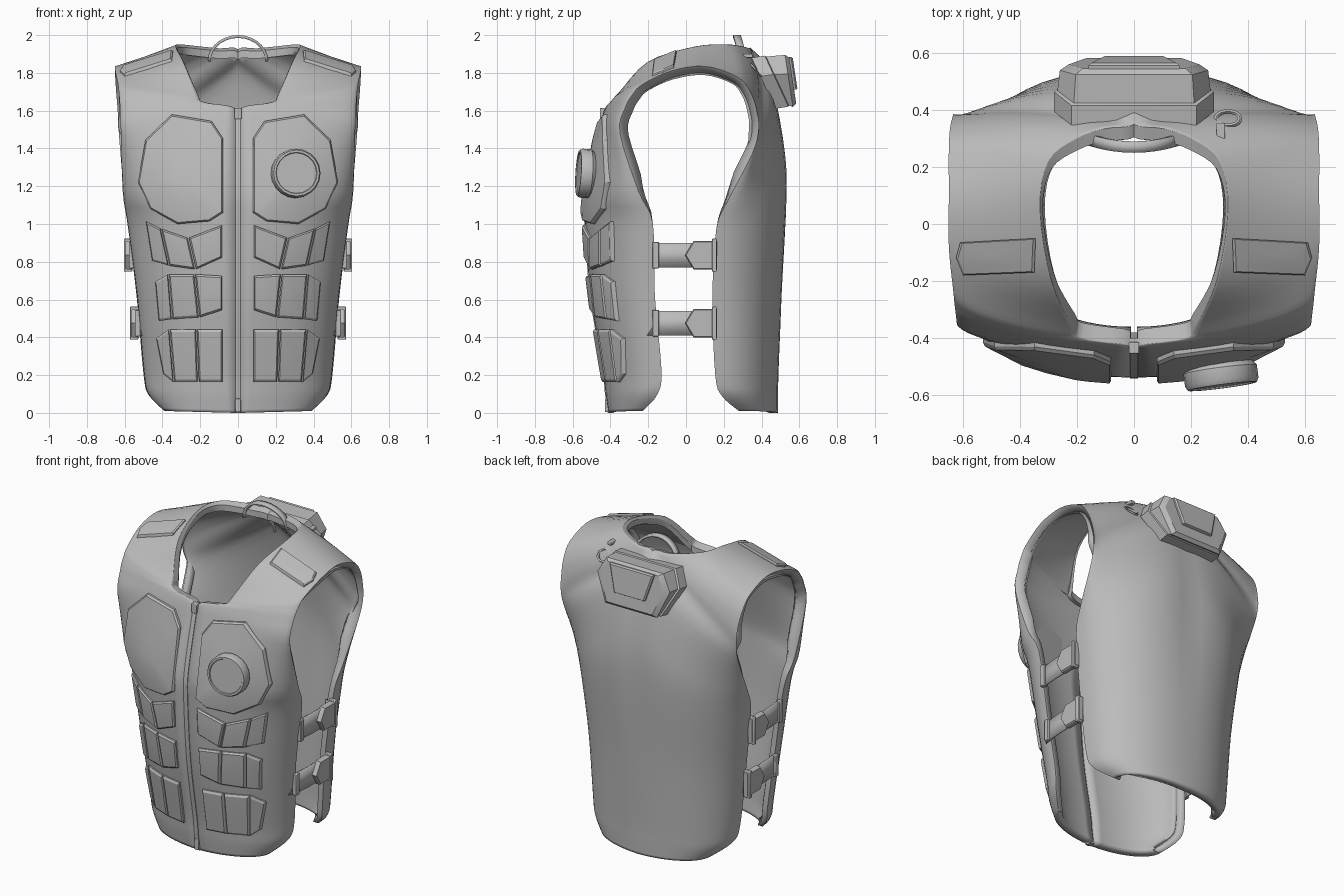
import bpy, bmesh, math
from mathutils import Vector
from mathutils.bvhtree import BVHTree

cube = bpy.data.objects.get("Cube")
if cube:
    bpy.data.objects.remove(cube, do_unlink=True)

grey = bpy.data.materials.new("plain_grey")
grey.use_nodes = True
grey.diffuse_color = (0.5, 0.5, 0.5, 1)
grey.node_tree.nodes["Principled BSDF"].inputs["Base Color"].default_value = (0.5, 0.5, 0.5, 1)


def finish(name, bm, mirror=False, thickness=0, angle=30, bevel=0, recalc=True):
    """Turn a bmesh into a shaded object with optional modifiers."""
    if recalc:
        bmesh.ops.recalc_face_normals(bm, faces=bm.faces[:])
    mesh = bpy.data.meshes.new(name)
    bm.to_mesh(mesh)
    bm.free()
    mesh.materials.append(grey)
    ob = bpy.data.objects.new(name, mesh)
    bpy.context.collection.objects.link(ob)
    if mirror:
        mod = ob.modifiers.new("mirror", 'MIRROR')
        mod.merge_threshold = 0.002
    if thickness:
        mod = ob.modifiers.new("thickness", 'SOLIDIFY')
        mod.thickness = thickness
        mod.offset = -1
    if bevel:
        mod = ob.modifiers.new("bevel", 'BEVEL')
        mod.width = bevel
        mod.segments = 2
    bpy.ops.object.select_all(action='DESELECT')
    ob.select_set(True)
    bpy.context.view_layer.objects.active = ob
    bpy.ops.object.shade_smooth_by_angle(angle=math.radians(angle))
    return ob


def loft(bm, rings, closed=True):
    """Bridge rows of points with quads; returns the vertex rows."""
    rows = [[bm.verts.new(p) for p in ring] for ring in rings]
    n = len(rows[0])
    for a, b in zip(rows, rows[1:]):
        for i in range(n if closed else n - 1):
            j = (i + 1) % n
            bm.faces.new((a[i], a[j], b[j], b[i]))
    return rows


def solid(name, rings, **options):
    """Loft closed rings and cap both ends."""
    bm = bmesh.new()
    rows = loft(bm, rings)
    bm.faces.new(rows[0])
    bm.faces.new(rows[-1])
    return finish(name, bm, **options)


def spline(p, t):
    """Catmull-Rom through the rows of p."""
    i = min(int(t), len(p) - 2)
    f = t - i
    a, b, c, d = (p[max(0, min(len(p) - 1, i + k))] for k in (-1, 0, 1, 2))
    return [0.5 * (2 * q + (r - o) * f + (2 * o - 5 * q + 4 * r - s) * f * f
                   + (3 * q - o - 3 * r + s) * f ** 3) for o, q, r, s in zip(a, b, c, d)]


# Vest shell: inner edge (zip and neck), outer edge (side and armhole), roundness
front_rows = [
    (0, -.41, 0, .39, -.23, .01, 1),
    (0, -.425, .1, .475, -.15, .1, 1),
    (0, -.44, .23, .5, -.13, .23, 1),
    (0, -.505, .62, .535, -.165, .62, 1),
    (0, -.535, 1.02, .585, -.175, 1.0, .97),
    (0, -.53, 1.2, .61, -.25, 1.17, .95),
    (0, -.46, 1.5, .62, -.35, 1.48, 1.1),
    (0, -.43, 1.61, .625, -.32, 1.62, 1.2),
    (.18, -.4, 1.645, .63, -.28, 1.69, 1.3),
    (.215, -.36, 1.69, .635, -.23, 1.74, 1.4),
    (.29, -.2, 1.86, .65, -.08, 1.81, 1.7),
]
back_rows = [
    (.33, .05, 1.94, .65, .1, 1.835, 2),
    (.3, .22, 1.95, .65, .27, 1.78, 1.9),
    (.2, .3, 1.94, .645, .34, 1.7, 1.6),
    (.1, .335, 1.93, .637, .375, 1.6, 1.4),
    (0, .35, 1.925, .632, .385, 1.5, 1.2),
    (0, .43, 1.82, .622, .35, 1.37, 1.1),
    (0, .5, 1.5, .6, .22, 1.12, 1),
    (0, .525, 1.2, .58, .16, .97, .95),
    (0, .507, .65, .535, .14, .6, .93),
    (0, .49, .22, .5, .155, .2, .93),
    (0, .488, .09, .47, .19, .09, .93),
    (0, .487, 0, .38, .28, .01, .93),
]
rows = front_rows + back_rows
STEPS, ACROSS = 4, 14
grid = []
for n in range((len(rows) - 1) * STEPS + 1):
    xi, yi, zi, xo, yo, zo, k = spline(rows, n / STEPS)
    xi = max(xi, 0.012 if yi < 0 else 0)
    swell = .38 * (zi - zo) * max(0, min(1, yi / .3))
    line = []
    for m in range(ACROSS + 1):
        a = math.pi / 2 * m / ACROSS
        s, c = math.sin(a) ** k, max(math.cos(a), 0) ** k
        line.append((xi + (xo - xi) * s, yo + (yi - yo) * c + swell * s * (1 - s),
                     max(0, zi + (zo - zi) * s)))
    # Turned-in rim around the armhole and down the open sides
    inward = Vector((0, .05 - yo, 1.45 - zo)).normalized()
    inward *= .045 * max(0, min(1, (zo - 1) / .25))
    line.append((xo - .035, yo + inward.y, line[-1][2] + inward.z))
    grid.append(line)
shell = bmesh.new()
loft(shell, grid, closed=False)
surface = BVHTree.FromBMesh(shell)
finish("vest_shell", shell, mirror=True, thickness=.05, angle=40, recalc=False)

# Thick collar lining the neck opening
neck = [g[0] for g in grid[7 * STEPS:16 * STEPS + 1]]
solid("neck_collar", [[(x, y, z), (x * .97, y * .87, z - .015),
                       (x * .97, y * .87, z - .055), (x, y, z - .05)] for x, y, z in neck], mirror=True)


def on_front(u, v, lift):
    hit = surface.ray_cast(Vector((u, -2, v)), Vector((0, 1, 0)))[0]
    return Vector((u, (hit.y if hit else -.3) - lift, v))


def on_top(u, v, lift):
    hit = surface.ray_cast(Vector((u, v, 3)), Vector((0, 0, -1)))[0]
    return Vector((u, v, (hit.z if hit else 1.8) + lift))


def plate(name, outline, project, lift, rim=.94):
    """Raised pad following the shell beneath it."""
    cu = sum(p[0] for p in outline) / len(outline)
    cv = sum(p[1] for p in outline) / len(outline)
    layers = [(1, -.02), (1, lift * .6), (rim, lift), (.6, lift), (.2, lift)]
    rings = [[project(cu + (u - cu) * s, cv + (v - cv) * s, h) for u, v in outline]
             for s, h in layers]
    return solid(name, rings, mirror=True, angle=25)


# Chest plates and shoulder pads
plate("chest_plate", [(.53, 1.22), (.49, 1.445), (.35, 1.58), (.14, 1.545), (.08, 1.455),
                      (.08, 1.06), (.15, 1.015), (.32, 1.0), (.465, 1.08)], on_front, .025, .97)
plate("shoulder_pad", [(.345, -.05), (.61, -.065), (.625, -.12), (.6, -.18), (.35, -.17)],
      on_top, .016)

# Abdomen pads: each band has corner points along its top and bottom
bands = [
    ([(.08, 1.0), (.265, .93), (.41, .98), (.49, 1.02)],
     [(.08, .82), (.225, .755), (.365, .775), (.455, .8)]),
    ([(.08, .73), (.23, .74), (.37, .74), (.44, .7)],
     [(.08, .54), (.205, .5), (.35, .49), (.42, .48)]),
    ([(.08, .45), (.22, .45), (.365, .45), (.435, .4)],
     [(.08, .155), (.21, .155), (.34, .155), (.395, .2)]),
]
for r, (top, low) in enumerate(bands):
    for c in range(3):
        quad = [Vector(p) for p in (top[c], top[c + 1], low[c + 1], low[c])]
        mid = sum(quad, Vector((0, 0))) / 4
        plate(f"abdomen_pad_{r}_{c}", [mid + (p - mid) * .95 for p in quad], on_front, .022, .9)


def frame_ring(origin, u, v, n, outline, scale, depth):
    return [origin + u * a * scale + v * b * scale + n * depth for a, b in outline]


# Round chest disc on the left plate
n = Vector((.13, -1, .06)).normalized()
u = n.cross(Vector((0, 0, 1))).normalized()
v = u.cross(n)
circle = [(math.cos(math.tau * i / 20), math.sin(math.tau * i / 20)) for i in range(20)]
centre = Vector((.31, -.57, 1.27))
solid("chest_disc", [frame_ring(centre, u, v, n, circle, s, d) for s, d in
                     [(.115, -.08), (.13, -.06), (.13, -.015), (.122, 0), (.11, 0), (.107, -.006)]])

# Back pouch leaning with the shoulders, with a raised flap
n, u, v = Vector((0, .99, .15)), Vector((1, 0, 0)), Vector((0, -.15, .99))
lean = Vector((0, -.42, .9))
face, base = Vector((0, .565, 1.76)), Vector((0, .44, 1.75))
hexagon = [(.28, .04), (.22, .15), (-.22, .15), (-.28, .04), (-.2, -.15), (.2, -.15)]
solid("back_pouch", [
    frame_ring(base, u, lean, n, hexagon, 1, -.03),
    frame_ring(base, u, lean, n, hexagon, 1, .04),
    frame_ring(base, u, lean, n, hexagon, .96, .045),
    frame_ring(face, u, v, n, hexagon, .93, -.02),
    frame_ring(face, u, v, n, hexagon, .82, 0)])
flap = [(.16, .125), (-.16, .125), (-.11, -.05), (.11, -.05)]
solid("pouch_flap", [frame_ring(face, u, v, n, flap, s, d) for s, d in
                     [(1, -.03), (1, .01), (.93, .018)]])

# Carry handle inside the back of the neck
bm = bmesh.new()
arc = [math.pi * i / 14 for i in range(15)]
loft(bm, [[(.16 * math.cos(a), y + .025 * math.cos(a) ** 2, 1.86 + .14 * math.sin(a))
           for y in (.25, .29)] for a in arc], closed=False)
finish("carry_handle", bm, thickness=.015)


def box(name, centre, size, bevel=.004, mirror=False):
    bm = bmesh.new()
    bmesh.ops.create_cube(bm, size=1)
    for p in bm.verts:
        p.co = Vector(centre) + Vector(a * b for a, b in zip(p.co, size))
    return finish(name, bm, bevel=bevel, mirror=mirror)


# Zip tape, slider and end stop
tape = [g[0] for g in grid if g[0][1] < 0 and g[0][0] < .013]
solid("zip_tape", [[(x, y + d, z) for x, d in ((-.014, -.004), (.014, -.004), (.014, .03), (-.014, .03))]
                   for _, y, z in tape])
box("zip_slider", (0, -.435, 1.585), (.036, .04, .06))
box("zip_stop", (0, -.415, .04), (.03, .03, .07))

# Key ring and its tab behind the left shoulder
pivot = on_top(.33, .37, .015)
bm = bmesh.new()
loops = []
for a, b in circle:
    loops.append([pivot + Vector((a * (.042 + .008 * p), b * (.025 + .008 * p), .008 * q - b * .03))
                  for p, q in ((1, 0), (0, 1), (-1, 0), (0, -1))])
loft(bm, loops + loops[:1])
bmesh.ops.remove_doubles(bm, verts=bm.verts[:], dist=.0001)
finish("key_ring", bm, angle=60)
box("key_tab", on_top(.305, .325, .01), (.03, .06, .02))

# Side straps with pointed buckles
for z, x, tag in ((.835, .562, "upper"), (.475, .53, "lower")):
    bm = bmesh.new()
    path = [(x - .025, -.21), (x, -.15), (x + .008, -.05), (x + .008, .08), (x, .15), (x - .04, .17)]
    loft(bm, [[(px, py, z + h) for h in (-.065, .065)] for px, py in path], closed=False)
    finish(f"{tag}_side_strap", bm, mirror=True, thickness=.012)
    arrow = [(-.005, 0), (.04, .075), (.165, .075), (.165, -.075), (.04, -.075)]
    solid(f"{tag}_buckle", [[(x + d, .08 + (a - .08) * s, z + b * s) for a, b in arrow]
                            for d, s in ((0, 1), (.028, 1), (.036, .93))], mirror=True)
    box(f"{tag}_buckle_bar", (x + .02, .15, z), (.045, .025, .175), mirror=True)
    box(f"{tag}_strap_anchor", (x, -.16, z), (.03, .035, .14), mirror=True)
